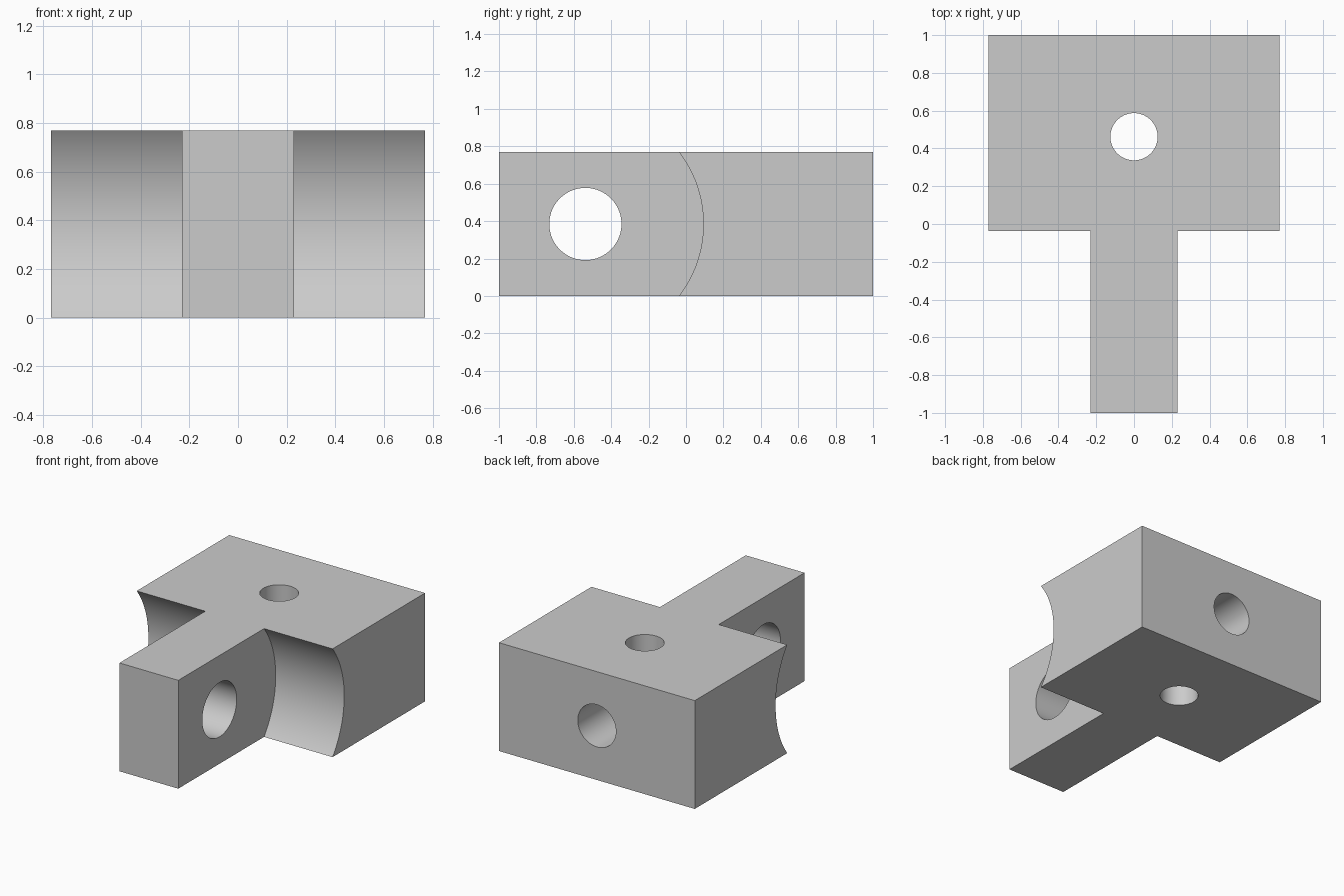
import bpy
import bmesh
from math import sin, cos, pi, radians
from mathutils import Vector

cube = bpy.data.objects.get("Cube")
if cube:
    bpy.data.objects.remove(cube, do_unlink=True)

HALF_W, HEIGHT, TONGUE = 0.769, 0.769, 0.231
MID = HEIGHT / 2
PIN_Y, ROD_Y = -0.538, 0.462

steel = bpy.data.materials.new("grey steel")
steel.use_nodes = True
GREY = (0.6, 0.6, 0.6, 1)
steel.diffuse_color = GREY
steel.node_tree.nodes["Principled BSDF"].inputs["Base Color"].default_value = GREY


def arc(cx, cy, r, start, end, steps):
    """Points along an arc, both ends included."""
    angles = [start + (end - start) * i / steps for i in range(steps + 1)]
    return [(cx + r * cos(a), cy + r * sin(a)) for a in angles]


def prism(name, profile, axis, lo, hi):
    """Extrude a flat profile along one axis from lo to hi."""
    place = {"x": lambda u, v, w: (w, u, v),
             "y": lambda u, v, w: (u, w, v),
             "z": lambda u, v, w: (u, v, w)}[axis]
    bm = bmesh.new()
    face = bm.faces.new([bm.verts.new(place(u, v, lo)) for u, v in profile])
    grown = bmesh.ops.extrude_face_region(bm, geom=[face])["geom"]
    moved = [g for g in grown if isinstance(g, bmesh.types.BMVert)]
    bmesh.ops.translate(bm, verts=moved, vec=Vector(place(0, 0, hi - lo)))
    bmesh.ops.recalc_face_normals(bm, faces=bm.faces[:])
    mesh = bpy.data.meshes.new(name)
    bm.to_mesh(mesh)
    bm.free()
    mesh.materials.append(steel)
    obj = bpy.data.objects.new(name, mesh)
    bpy.context.collection.objects.link(obj)
    return obj


def hole(name, cu, cv, r, axis, lo, hi):
    return prism(name, arc(cu, cv, r, 0, 2 * pi, 96)[:-1], axis, lo, hi)


# Full block that everything is cut from
block = prism("rod_end_block", [(-HALF_W, -1), (HALF_W, -1), (HALF_W, 1), (-HALF_W, 1)],
              "z", 0, HEIGHT)

# Side cuts leave the tongue and the concave shoulders around the pin
shoulder = arc(PIN_Y, MID, 0.631, -pi / 2, pi / 2, 96)
shoulder += [(-1.2, MID + 0.631), (-1.2, MID - 0.631)]
cutters = [prism("shoulder_cutter", shoulder, "x", *span)
           for span in ((TONGUE, 1), (-1, -TONGUE))]

# Pin hole, cross hole and blind rod socket in the back
cutters += [
    hole("pin_cutter", PIN_Y, MID, 0.193, "x", -0.5, 0.5),
    hole("cross_cutter", 0, ROD_Y, 0.125, "z", -0.2, 1),
    hole("socket_cutter", 0, MID, 0.15, "y", 0.23, 1.2),
]

bpy.ops.object.select_all(action="DESELECT")
bpy.context.view_layer.objects.active = block
block.select_set(True)
for cutter in cutters:
    cutter.hide_render = True
    mod = block.modifiers.new(cutter.name, "BOOLEAN")
    mod.operation = "DIFFERENCE"
    mod.solver = "EXACT"
    mod.object = cutter
    bpy.ops.object.modifier_apply(modifier=mod.name)
    bpy.data.objects.remove(cutter, do_unlink=True)

bpy.ops.object.shade_smooth_by_angle(angle=radians(30))
